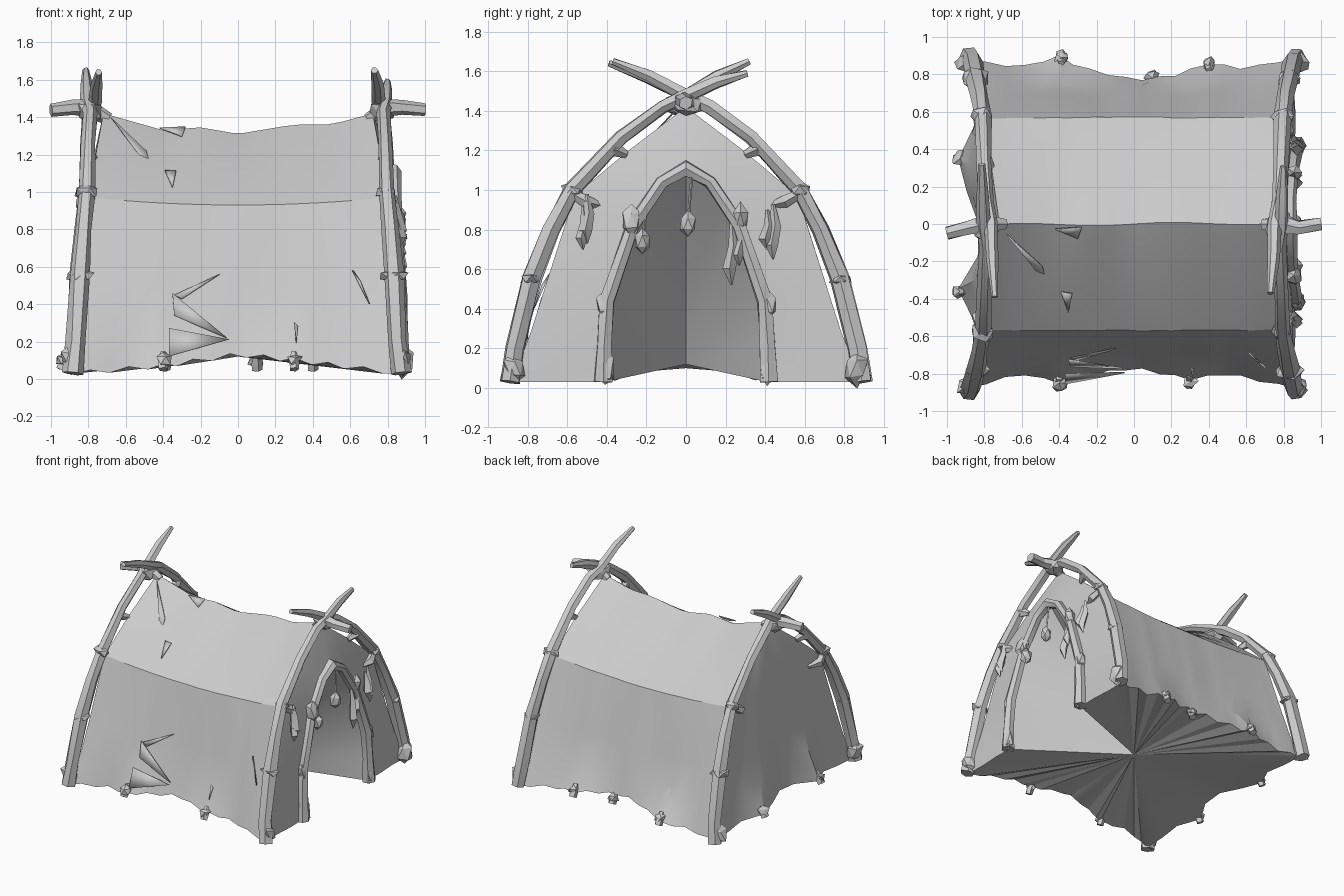
import bpy, bmesh, math, random
from mathutils import Vector

if "Cube" in bpy.data.objects:
    bpy.data.objects.remove(bpy.data.objects["Cube"])

random.seed(4)
grey = bpy.data.materials.new("weathered_grey")
grey.diffuse_color = (0.6, 0.6, 0.6, 1)
grey.use_nodes = True
grey.node_tree.nodes["Principled BSDF"].inputs["Base Color"].default_value = grey.diffuse_color


def finish(bm, name, angle=30):
    bmesh.ops.recalc_face_normals(bm, faces=bm.faces)
    me = bpy.data.meshes.new(name)
    bm.to_mesh(me)
    bm.free()
    me.materials.append(grey)
    ob = bpy.data.objects.new(name, me)
    bpy.context.collection.objects.link(ob)
    bpy.ops.object.select_all(action='DESELECT')
    ob.select_set(True)
    bpy.context.view_layer.objects.active = ob
    bpy.ops.object.shade_smooth_by_angle(angle=math.radians(angle))
    return ob


def tube(name, path, radii, sides=6, wob=0.14):
    """Rough branch following a path, with a radius at each point."""
    bm = bmesh.new()
    path = [Vector(p) for p in path]
    rings = []
    for i, p in enumerate(path):
        t = (path[min(i + 1, len(path) - 1)] - path[max(i - 1, 0)]).normalized()
        ref = Vector((0, 0, 1)) if abs(t.x) > 0.8 else Vector((1, 0, 0))
        b = t.cross(ref).normalized()
        n = b.cross(t)
        rings.append([bm.verts.new(p + (n * math.cos(a) + b * math.sin(a)) * radii[i]
                      * random.uniform(1 - wob, 1 + wob))
                      for a in (math.tau * k / sides for k in range(sides))])
    for r, s in zip(rings, rings[1:]):
        for k in range(sides):
            bm.faces.new((r[k], r[(k + 1) % sides], s[(k + 1) % sides], s[k]))
    bm.faces.new(rings[0])
    bm.faces.new(rings[-1])
    return finish(bm, name)


def knot(name, loc, size, wob=0.25):
    """Lumpy faceted lashing."""
    bm = bmesh.new()
    bmesh.ops.create_icosphere(bm, subdivisions=1, radius=1)
    for v in bm.verts:
        v.co = Vector(loc) + Vector(c * s for c, s in zip(v.co * random.uniform(1 - wob, 1 + wob), size))
    return finish(bm, name, 20)


def lerp_table(table, x):
    if x <= table[0][0]:
        return table[0][1]
    for (a, va), (b, vb) in zip(table, table[1:]):
        if x <= b:
            return va + (vb - va) * (x - a) / (b - a)
    return table[-1][1]


# ---- hide cover: lofted sides, closed back end, arched doorway ----
hem_front = [(-.86, .87), (-.6, .8), (-.4, .85), (-.2, .8), (0, .77), (.3, .83), (.5, .8), (.86, .88)]
hem_back = [(-.86, .87), (-.6, .84), (-.39, .9), (-.3, .84), (0, .77), (.2, .79), (.4, .86), (.6, .83), (.86, .89)]
hem_z = [(-.86, .03), (-.4, .07), (0, .13), (.3, .1), (.86, .03)]
ridge_z = [(-.72, 1.42), (-.4, 1.33), (-.2, 1.345), (0, 1.31), (.3, 1.36), (.5, 1.36), (.72, 1.42)]
half_x = [.86, .84, .82, .79, .76, .72]
steps = [-1, -.92, -.8, -.68, -.56, -.46, -.38, -.28, -.16, -.05, .05, .16, .26, .35, .46, .56, .66, .78, .9, 1]
TOP = 5


def cover_point(level, i, side):
    t = steps[i]
    x = half_x[level] * t
    e = t * t
    inner = 0 < i < len(steps) - 1
    if level == 0:
        # hem flutters in and out between the pegs
        flutter = (.012 if i % 2 else -.012) * inner
        y = lerp_table(hem_front if side < 0 else hem_back, x) + flutter * .5
        return Vector((x, side * y, lerp_table(hem_z, x) + flutter))
    if level == TOP:
        return Vector((x, .01 * (1 - e) * math.sin(5 * t), lerp_table(ridge_z, x)))
    y, z = [(.735 + .05 * e, .28), (.68 + .035 * e, .5), (.57 - .005 * e, .93 + .04 * e),
            (.30 - .01 * e, 1.135 + .065 * e)][level - 1]
    j = (.009, .008, .003, .005)[level - 1] * inner
    return Vector((x, side * (y + random.uniform(-j, j)), z))


bm = bmesh.new()
new = bm.verts.new
order = [(l, -1) for l in range(TOP + 1)] + [(l, 1) for l in reversed(range(TOP))]
N = len(order)
grid = [[new(cover_point(l, i, s)) for l, s in order] for i in range(len(steps))]
for a, b in zip(grid, grid[1:]):
    for k in range(N - 1):
        bm.faces.new((a[k], b[k], b[k + 1], a[k + 1]))

# closed end: hem pulled out at the pegs, upper part leaning back to the ridge
cols = [-.8, -.6, -.4, -.2, 0, .2, .4, .6, .8]
folds = [0, 0, .075, -.03, -.03, .04, .075, 0, 0]
rows = []
for l in range(TOP):
    a, b = grid[0][l], grid[0][N - 1 - l]
    row = [a]
    for c, f in zip(cols, folds):
        p = a.co.lerp(b.co, (c + 1) / 2)
        p.x -= f * (1, .5, .25, .05, 0)[l] + random.uniform(-.006, .006)
        p.z += (.07, .03, 0, 0, .03)[l] * (1 - abs(c))
        row.append(new(p))
    rows.append(row + [b])
for r, s in zip(rows, rows[1:]):
    for k in range(len(cols) + 1):
        bm.faces.new((r[k], r[k + 1], s[k + 1], s[k]))
for k in range(len(cols) + 1):
    bm.faces.new((rows[-1][k], rows[-1][k + 1], grid[0][TOP]))

# doorway end: wall between the outer edge and the arch, with shallow folds
arch_half = [(.41, .03, .86), (.405, .22, .855), (.39, .44, .85), (.265, .82, .835), (.12, 1.04, .825)]
arch_pts = [Vector((x, -y, z)) for y, z, x in arch_half] + [Vector((.82, 0, 1.11))] + \
           [Vector((x, y, z)) for y, z, x in reversed(arch_half)]
arch = [new(p) for p in arch_pts]
strips = [grid[-1]]
for f, amp in ((.33, .008), (.67, -.008)):
    row = []
    for k in range(N):
        p = grid[-1][k].co.lerp(arch[k].co, f)
        p.x += amp * (1 if k % 2 else -.6)
        row.append(new(p))
    strips.append(row)
strips.append(arch)
for s, r in zip(strips, strips[1:]):
    for k in range(N - 1):
        bm.faces.new((s[k], s[k + 1], r[k + 1], r[k]))

# interior fan, from hem and arch to a single middle point
centre = new((0, 0, .12))
loop = (rows[0][::-1] + [g[0] for g in grid[1:]] + [s[0] for s in strips[1:3]] + arch
        + [s[-1] for s in strips[2:0:-1]] + [g[-1] for g in grid[::-1]])
for a, b in zip(loop, loop[1:]):
    bm.faces.new((a, b, centre))
finish(bm, "hide_cover", 28)

# ---- bent frame poles, crossed at the ridge at each end ----
pole_path = [(.89, .03, .87), (.865, .2, .85), (.775, .56, .83), (.68, .8, .81), (.575, 1.0, .795),
             (.33, 1.265, .785), (.12, 1.42, .775), (0, 1.475, .77)]
pole_r = [.055, .052, .052, .046, .045, .038, .038, .036, .032, .018]
tips = {(-1, -1): (.32, 1.65), (-1, 1): (.39, 1.64), (1, -1): (.31, 1.59), (1, 1): (.37, 1.65)}
for e in (-1, 1):
    off = -.015 if e < 0 else 0
    for s in (-1, 1):
        nm = ("back" if e < 0 else "door") + ("_left" if s < 0 else "_right")
        ty, tz = tips[e, s]
        lean = -e * s
        path = [(e * x + off + .02 * lean * (y < .1), s * y, z) for y, z, x in pole_path]
        path += [(e * .77 + off + .025 * lean, -s * ty * .5, (1.5 + tz) / 2),
                 (e * .765 + off + .035 * lean, -s * ty, tz)]
        tube(nm + "_pole", path, pole_r)
        # lashings along the pole and a bound foot
        knot(nm + "_foot", (e * .875 + off, s * .865, .1), (.065, .06, .085))
        knot(nm + "_low_lashing", (e * .83 + off, s * .78, .55), (.075, .055, .035))
        knot(nm + "_mid_lashing", (e * .795 + off, s * .575, 1.0), (.06, .055, .04))
        # ties from the pole to the cover
        tube(nm + "_tie", [(e * .8 + off, s * .57, .98), (e * .82 + off, s * .5, .94), (e * .79, s * .42, .92)],
             [.025, .035, .012], 5)
        tube(nm + "_upper_tie", [(e * .79 + off, s * .37, 1.21), (e * .765, s * .3, 1.18)], [.04, .02], 5)
    # ridge stub and crossing knot
    tube("ridge_stub", [(e * .69, 0, 1.39), (e * .8, 0, 1.45), (e * .88, -.02, 1.45), (e, 0 if e > 0 else -.05, 1.44)],
         [.03, .055, .04, .036], 6)
    knot("ridge_knot", (e * .775 + off, 0, 1.43), (.07, .10, .07))

# ---- door arch ----
full = [(p.x + .01, p.y * 1.02, p.z) for p in arch_pts]
tube("door_arch", full, [.05, .044, .042, .036, .034, .042, .034, .036, .042, .044, .05], 6)
for s in (-1, 1):
    knot("arch_lashing", (.855, s * .275, .85), (.045, .045, .075), .3)
    knot("arch_foot", (.88, s * .41, .1), (.035, .045, .1))
    knot("arch_shin_lashing", (.865, s * .41, .42), (.04, .045, .07), .3)

# ---- hanging charms and feathers ----
for y, top, z in ((-.22, .92, .74), (.01, 1.08, .83)):
    tube("charm_cord", [(.85, y + .02, top), (.86, y, z)], [.007, .007], 4, 0)
    knot("charm", (.86, y, z), (.045, .045, .065), .12)
for y, top, length in ((-.5, .98, .25), (-.52, .92, .22), (.23, .85, .33), (.27, .82, .2), (.44, .93, .28), (.41, .9, .2)):
    tube("feather", [(.84, y, top), (.85, y + .01, top - length * .4), (.87, y - .01, top - length * .75),
         (.86, y, top - length)], [.008, .028, .032, .004], 4)

# ---- pegs around the hem ----
for x, y in ((-.4, -.85), (.3, -.84), (-.39, .89), (.4, .85), (-.93, .35), (-.93, -.36), (.1, .78)):
    out = Vector((math.copysign(.03, x), 0, 0)) if abs(x) > .8 else Vector((0, math.copysign(.03, y), 0))
    tube("peg", [(x - out.x, y - out.y, .14), (x, y, .09), (x + out.x * .6, y + out.y * .6, .05)],
         [.018, .032, .028], 5)
    knot("peg_binding", (x, y, .1), (.04, .04, .035), .4)

# ---- torn flaps standing slightly off the cover ----
flaps = [((-.35, -.73, .46), (-.34, -.765, .34), (-.06, -.775, .22)),
         ((-.34, -.72, .45), (-.10, -.67, .56), (-.30, -.73, .43)),
         ((-.37, -.80, .27), (-.05, -.79, .21), (-.37, -.85, .12)),
         ((-.68, -.06, 1.40), (-.49, -.23, 1.22), (-.46, -.33, 1.11)),
         ((-.39, -.36, 1.11), (-.33, -.37, 1.11), (-.35, -.47, 1.02)),
         ((.61, -.69, .58), (.65, -.73, .52), (.70, -.77, .40)),
         ((.30, -.77, .30), (.32, -.77, .28), (.31, -.81, .19)),
         ((-.42, -.03, 1.345), (-.28, -.02, 1.35), (-.30, -.08, 1.30))]
for tri in flaps:
    bm = bmesh.new()
    bm.faces.new([bm.verts.new(p) for p in tri])
    flap = finish(bm, "torn_flap")
    flap.modifiers.new("thickness", 'SOLIDIFY').thickness = .008
